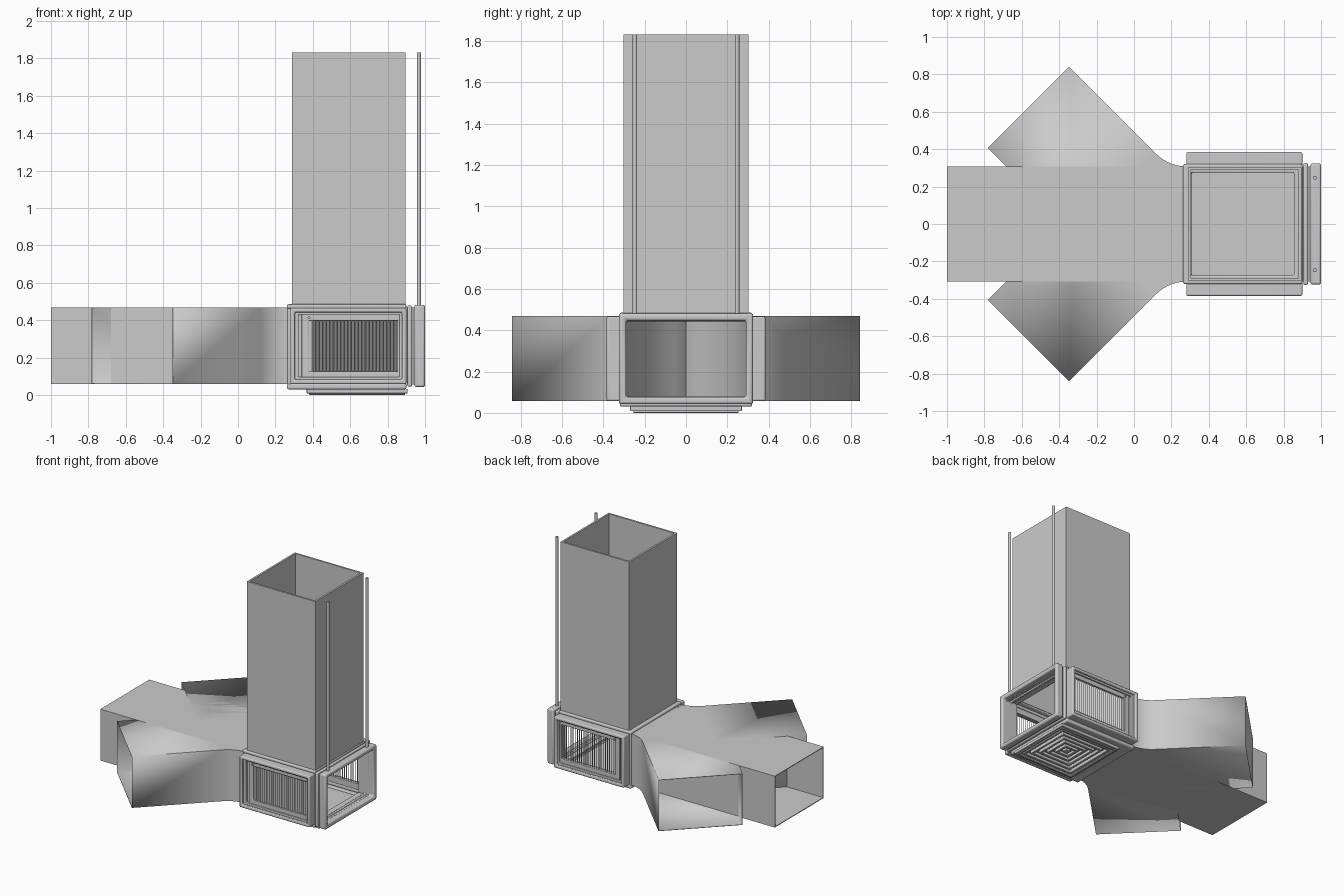
import bpy, bmesh, math
from mathutils import Matrix, Vector

if "Cube" in bpy.data.objects:
    bpy.data.objects.remove(bpy.data.objects["Cube"])

AX = {'x': lambda u, v, d: (d, u, v), 'y': lambda u, v, d: (u, d, v), 'z': lambda u, v, d: (u, v, d)}


def finish(bm, name, bevel=0.0, segs=2):
    bmesh.ops.recalc_face_normals(bm, faces=bm.faces)
    me = bpy.data.meshes.new(name)
    bm.to_mesh(me)
    bm.free()
    ob = bpy.data.objects.new(name, me)
    bpy.context.collection.objects.link(ob)
    if bevel:
        m = ob.modifiers.new("bevel", 'BEVEL')
        m.width, m.segments = bevel, segs
    bpy.context.view_layer.objects.active = ob
    bpy.ops.object.select_all(action='DESELECT')
    ob.select_set(True)
    bpy.ops.object.shade_smooth_by_angle(angle=math.radians(35))
    return ob


def frame(name, axis, u, v, d, bar, bevel=0.0):
    """Rectangular ring: outer limits u, v, extruded over d, wall width bar."""
    bm = bmesh.new()
    loops = []
    for dd, b in ((d[0], 0), (d[1], 0), (d[1], bar), (d[0], bar)):
        pts = ((u[0] + b, v[0] + b), (u[1] - b, v[0] + b), (u[1] - b, v[1] - b), (u[0] + b, v[1] - b))
        loops.append([bm.verts.new(AX[axis](p[0], p[1], dd)) for p in pts])
    for i in range(4):
        a, b = loops[i], loops[(i + 1) % 4]
        for j in range(4):
            k = (j + 1) % 4
            bm.faces.new((a[j], a[k], b[k], b[j]))
    return finish(bm, name, bevel, 3)


def add_box(bm, lo, hi, rot=None):
    lo, hi = Vector(lo), Vector(hi)
    s = hi - lo
    M = Matrix.Translation((lo + hi) / 2) @ (rot or Matrix()) @ Matrix.Diagonal((s.x, s.y, s.z, 1))
    bmesh.ops.create_cube(bm, size=1, matrix=M)


def box(name, lo, hi, bevel=0.0):
    bm = bmesh.new()
    add_box(bm, lo, hi)
    return finish(bm, name, bevel)


def span(a, b, s):
    return tuple(sorted((a * s, b * s)))


Z0, Z1, HW = 0.058, 0.468, 0.308

# straight duct running left, open into the junction
frame("straight_duct", 'x', (-HW, HW), (Z0, Z1), (-1.0, 0.28), 0.006)

# two ducts that bend 45 degrees
def bent_duct(name, s):
    r = 0.226
    cx, cy = 0.28, HW + r
    sections = []
    for i in range(13):
        a = math.radians(45) * i / 12
        n = Vector((-math.sin(a), -math.cos(a)))
        sections.append((Vector((cx, cy)) + n * r, Vector((cx, cy)) + n * (r + 2 * HW)))
    run = Vector((-0.46, 0.475))
    run = Vector((-1, 1)).normalized() * run.length
    sections.append((sections[-1][0] + run, sections[-1][1] + run))
    bm = bmesh.new()
    rings = []
    for p, q in sections:
        rings.append([bm.verts.new((c.x, c.y * s, z)) for c, z in ((p, Z0), (q, Z0), (q, Z1), (p, Z1))])
    for a, b in zip(rings, rings[1:]):
        for j in range(4):
            k = (j + 1) % 4
            bm.faces.new((a[j], a[k], b[k], b[j]))
    ob = finish(bm, name)
    m = ob.modifiers.new("wall", 'SOLIDIFY')
    m.thickness = 0.006
    m.offset = -1


bent_duct("bent_duct_back", 1)
bent_duct("bent_duct_front", -1)

# tall vertical shaft, open on top
frame("vertical_shaft", 'z', (0.29, 0.895), (-0.303, 0.303), (0.475, 1.83), 0.015)

# junction box edges
frame("top_flange", 'z', (0.262, 0.9), (-0.32, 0.32), (0.462, 0.485), 0.045, 0.008)
frame("bottom_flange", 'z', (0.262, 0.9), (-0.32, 0.32), (0.03, 0.06), 0.045, 0.009)
frame("duct_collar", 'x', (-0.315, 0.315), (0.045, 0.475), (0.265, 0.3), 0.018, 0.006)
box("junction_floor", (0.28, -0.3, 0.032), (0.89, 0.3, 0.05))

# right-hand opening
frame("opening_collar", 'x', (-0.308, 0.308), (0.055, 0.468), (0.86, 0.95), 0.018)
frame("opening_lip", 'x', (-0.325, 0.325), (0.045, 0.478), (0.905, 0.93), 0.035, 0.008)
frame("opening_frame", 'x', (-0.324, 0.324), (0.042, 0.482), (0.942, 1.0), 0.034, 0.012)

# louvred grilles on the front and back
for s, side in ((-1, "front"), (1, "back")):
    frame("grille_outer_frame_" + side, 'y', (0.28, 0.9), (Z0, 0.466), span(0.3, 0.384, s), 0.024, 0.008)
    frame("grille_step_" + side, 'y', (0.298, 0.89), (0.07, 0.455), span(0.31, 0.365, s), 0.026, 0.005)
    frame("grille_inner_frame_" + side, 'y', (0.34, 0.895), (0.085, 0.438), span(0.31, 0.352, s), 0.04, 0.005)
    box("grille_margin_" + side, (0.32, min(0.318 * s, 0.34 * s), 0.09),
        (0.402, max(0.318 * s, 0.34 * s), 0.43))
    bm = bmesh.new()
    n = 26
    for i in range(n):
        x = 0.405 + 0.475 * i / (n - 1)
        add_box(bm, (x - 0.002, 0.33 * s - 0.013, 0.115), (x + 0.002, 0.33 * s + 0.013, 0.405),
                Matrix.Rotation(math.radians(40 * s), 4, 'Z'))
    finish(bm, "louvres_" + side)
    bm = bmesh.new()
    bmesh.ops.create_cone(bm, cap_ends=True, segments=12, radius1=0.008, radius2=0.008, depth=0.02,
                          matrix=Matrix.Translation((0.38, 0.352 * s, 0.413)) @ Matrix.Rotation(math.pi / 2, 4, 'X'))
    finish(bm, "grille_screw_" + side)

# ceiling diffuser underneath: nested square rings
for i in range(6):
    h = 0.27 - i * 0.042
    frame(f"diffuser_ring_{i + 1}", 'z', (0.637 - h, 0.637 + h), (-h, h),
          (0.004 + 0.001 * i if i else 0.008, 0.033), 0.03 if i == 0 else 0.018, 0.004)
box("diffuser_centre", (0.617, -0.02, 0.01), (0.657, 0.02, 0.033), 0.003)
frame("diffuser_trim", 'z', (0.38, 0.894), (-0.255, 0.255), (0.0, 0.02), 0.014, 0.004)

# two hanging rods
for y, side in ((-0.247, "front"), (0.247, "back")):
    bm = bmesh.new()
    bmesh.ops.create_cone(bm, cap_ends=True, segments=16, radius1=0.011, radius2=0.011, depth=1.36,
                          matrix=Matrix.Translation((0.967, y, 1.15)))
    finish(bm, "hanging_rod_" + side)
